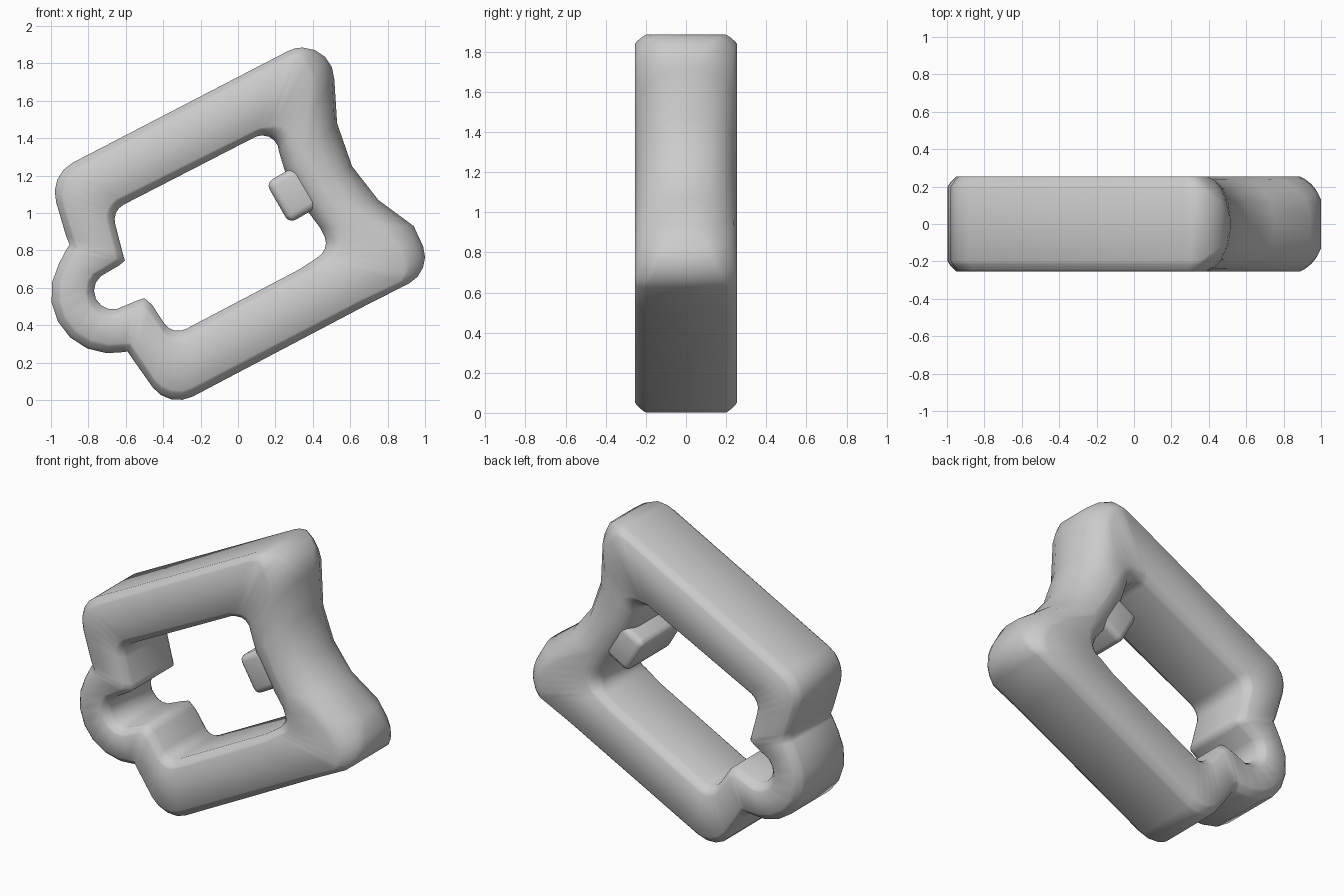
import bpy, bmesh, math

if "Cube" in bpy.data.objects:
    bpy.data.objects.remove(bpy.data.objects["Cube"])

H = 0.255   # half thickness in y
SEG = 4     # facets per rounded edge


def on_circle(c, r, deg):
    a = math.radians(deg)
    return (c[0] + r * math.cos(a), c[1] + r * math.sin(a))


def arc(outer, r_out, inner, r_in, a0, a1, n, k0=0.0, k1=0.0, i0=None, i1=None):
    """Stations along paired outer and inner arcs; k is the grip roundness."""
    i0, i1 = (a0 if i0 is None else i0), (a1 if i1 is None else i1)
    for j in range(n + 1):
        t = j / n
        yield (on_circle(outer, r_out, a0 + (a1 - a0) * t),
               on_circle(inner, r_in, i0 + (i1 - i0) * t), k0 + (k1 - k0) * t)


def prong(*pairs):
    return [(p[:2], p[2:], 0) for p in pairs]


def section(outer, inner, k):
    """Closed cross-section: chamfered bar (k=0) to rounded grip (k=1)."""
    (ox, oz), (ix, iz) = outer, inner
    length = math.hypot(ox - ix, oz - iz)
    fo = min((.05 + .20 * k) / length, .6)
    fi = min((.05 + .08 * k) / length, .38)
    yo, yi = .055 + .17 * k, .055 + .07 * k
    bend = .25 + .75 * k
    corner = []
    for j in range(SEG + 1):
        t = j / SEG
        a = math.pi / 2 * t
        corner.append(((1 - bend) * t + bend * (1 - math.cos(a)),
                       (1 - bend) * (1 - t) + bend * (1 - math.sin(a))))
    half = [(1 - fo * c, H - yo * s) for c, s in corner]
    half += [(fi * s, H - yi * c) for c, s in corner]
    full = half + [(t, -y) for t, y in reversed(half)]
    return [(ix + (ox - ix) * t, y, iz + (oz - iz) * t) for t, y in full]


def finish(bm, name):
    bmesh.ops.recalc_face_normals(bm, faces=bm.faces[:])
    mesh = bpy.data.meshes.new(name)
    bm.to_mesh(mesh)
    bm.free()
    ob = bpy.data.objects.new(name, mesh)
    bpy.context.collection.objects.link(ob)
    bpy.ops.object.select_all(action='DESELECT')
    ob.select_set(True)
    bpy.context.view_layer.objects.active = ob
    bpy.ops.object.shade_smooth_by_angle(angle=math.radians(65))
    return ob


# Stations counter-clockwise round the ring
stations = []
# lower prong and bottom corner
stations += prong((-.62, .256, -.545, .53), (-.59, .26, -.50, .545), (-.56, .215, -.46, .51))
stations += arc((-.32, .17), .17, (-.32, .46), .09, 217, 298, 4)
# right corner, starting with the last square section of the bottom bar
stations += [((.70, .515), (.33, .70), 0)]
stations += arc((.84, .765), .16, (.38, .84), .09, 298, 380, 4, 0, .55)
# concave grip
stations += [((.94, .93), (.44, .92), .85), ((.75, 1.07), (.38, 1.0), 1),
             ((.61, 1.25), (.315, 1.11), 1), ((.53, 1.48), (.255, 1.21), 1)]
# top corner
stations += arc((.345, 1.715), .17, (.13, 1.325), .09, 0, 90, 4, 1, 0)
stations += arc((.345, 1.715), .17, (.13, 1.325), .09, 104, 118, 1)
# left corner
stations += arc((-.80, 1.11), .18, (-.57, .965), .09, 118, 197, 4)
# upper prong
stations += prong((-.92, .88, -.615, .78), (-.90, .83, -.605, .745), (-.915, .81, -.635, .72))
# round socket
stations += arc((-.68, .57), .32, (-.67, .585), .10, 150, 266, 6, i0=128, i1=284)

# Ring frame
bm = bmesh.new()
rings = [[bm.verts.new(p) for p in section(*s)] for s in stations]
for r, a in enumerate(rings):
    b = rings[(r + 1) % len(rings)]
    for j in range(len(a)):
        m = (j + 1) % len(a)
        bm.faces.new((a[j], a[m], b[m], b[j]))
finish(bm, "ring_frame")

# Small stop block on the inside of the grip
bm = bmesh.new()
bmesh.ops.create_cube(bm, size=1)
bmesh.ops.scale(bm, vec=(.29, .45, .25), verts=bm.verts[:])
bmesh.ops.bevel(bm, geom=bm.edges[:], offset=.04, segments=3, profile=.5, affect='EDGES')
block = finish(bm, "stop_block")
block.location = (.337, 0, 1.125)
block.rotation_euler = (0, math.radians(-30), 0)
